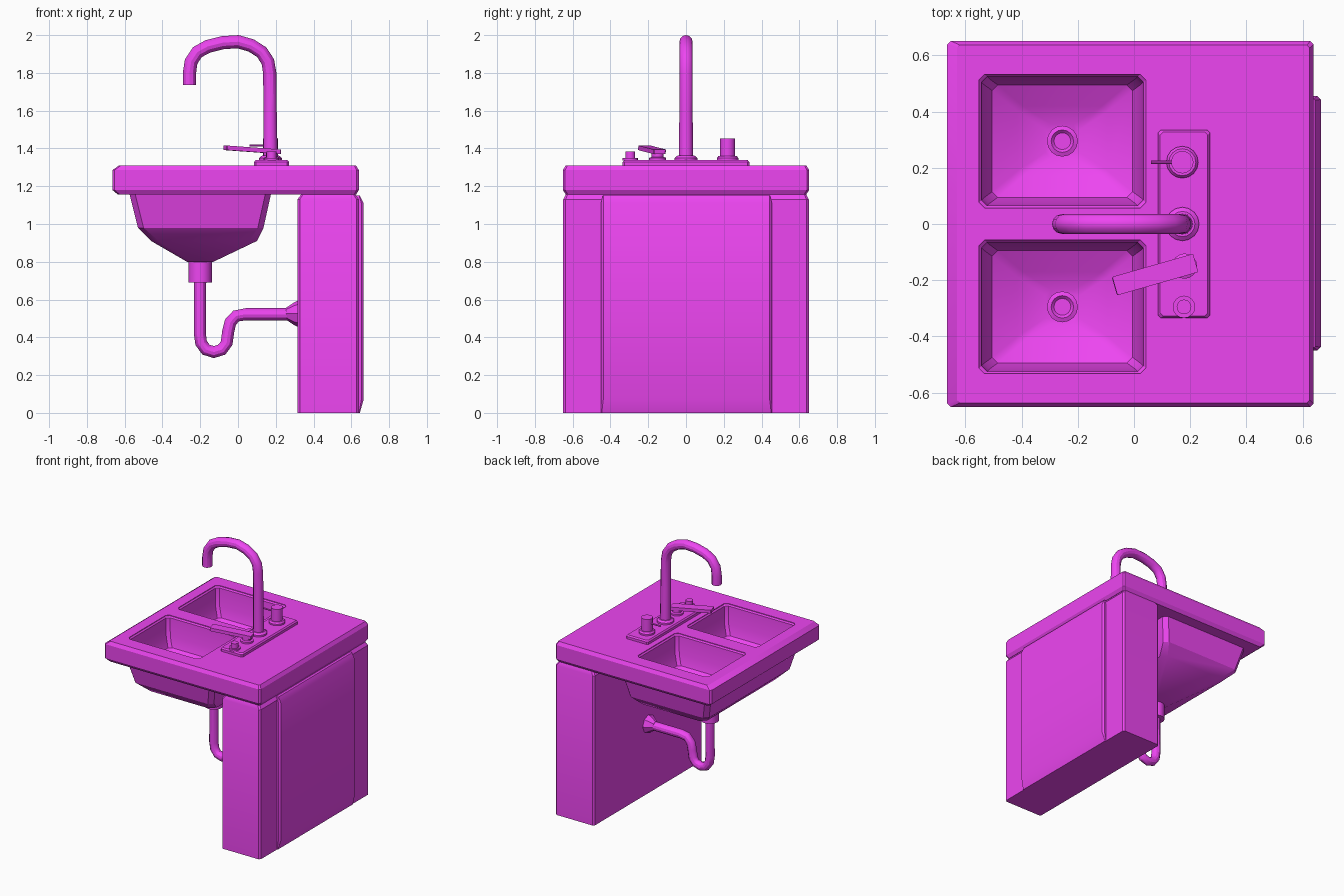
import bpy, bmesh, math
from mathutils import Vector

mat = bpy.data.materials.new("magenta")
mat.diffuse_color = (0.85, 0.06, 0.88, 1)


def finish(name, bm, smooth=True):
    bmesh.ops.recalc_face_normals(bm, faces=bm.faces)
    me = bpy.data.meshes.new(name)
    bm.to_mesh(me)
    bm.free()
    ob = bpy.data.objects.new(name, me)
    bpy.context.collection.objects.link(ob)
    me.materials.append(mat)
    if smooth:
        activate(ob)
        bpy.ops.object.shade_smooth_by_angle(angle=math.radians(30))
    return ob


def activate(ob):
    bpy.ops.object.select_all(action='DESELECT')
    ob.select_set(True)
    bpy.context.view_layer.objects.active = ob


def skin(name, rings, smooth=True):
    bm = bmesh.new()
    vr = [[bm.verts.new(p) for p in r] for r in rings]
    n = len(vr[0])
    for a, b in zip(vr, vr[1:]):
        for i in range(n):
            bm.faces.new((a[i], a[(i + 1) % n], b[(i + 1) % n], b[i]))
    bm.faces.new(vr[0])
    bm.faces.new(vr[-1])
    return finish(name, bm, smooth)


def loft(name, sections):
    # stacked rectangles with cut corners: x0, x1, y0, y1, z, corner
    rings = []
    for x0, x1, y0, y1, z, c in sections:
        rings.append([(x0 + c, y0, z), (x1 - c, y0, z), (x1, y0 + c, z), (x1, y1 - c, z),
                      (x1 - c, y1, z), (x0 + c, y1, z), (x0, y1 - c, z), (x0, y0 + c, z)])
    return skin(name, rings)


def turned(name, centre, profile, axis='Z', sides=16):
    # profile of (radius, height) spun about an axis
    cx, cy, cz = centre
    rings = []
    for r, h in profile:
        ring = []
        for i in range(sides):
            a = 2 * math.pi * i / sides
            u, v = r * math.cos(a), r * math.sin(a)
            ring.append((cx + u, cy + v, cz + h) if axis == 'Z' else (cx + h, cy + u, cz + v))
        rings.append(ring)
    return skin(name, rings)


def tube(name, path, radii, sides=12):
    # round pipe along an (x, z) path at y = 0
    pts = [Vector((x, 0, z)) for x, z in path]
    rings = []
    for i, p in enumerate(pts):
        t = (pts[min(i + 1, len(pts) - 1)] - pts[max(i - 1, 0)]).normalized()
        side = Vector((0, 1, 0))
        up = t.cross(side)
        rings.append([p + radii[i] * (math.cos(a) * side + math.sin(a) * up)
                      for a in (2 * math.pi * k / sides for k in range(sides))])
    return skin(name, rings)


def boolean(ob, other, op):
    m = ob.modifiers.new(op, 'BOOLEAN')
    m.operation, m.object, m.solver = op, other, 'EXACT'
    activate(ob)
    bpy.ops.object.modifier_apply(modifier=m.name)
    bpy.data.objects.remove(other)


# countertop joined with the tapered bowl underneath
counter = loft("countertop_and_bowl", [
    (-0.635, 0.625, -0.635, 0.635, 1.155, 0.01), (-0.665, 0.64, -0.652, 0.652, 1.18, 0.012),
    (-0.665, 0.64, -0.652, 0.652, 1.285, 0.012), (-0.63, 0.625, -0.637, 0.637, 1.31, 0.01)])
bowl = loft("bowl_underside", [
    (-0.27, -0.13, -0.08, 0.08, 0.80, 0.02), (-0.46, 0.10, -0.44, 0.44, 0.91, 0.04),
    (-0.53, 0.135, -0.51, 0.51, 0.98, 0.03), (-0.575, 0.175, -0.55, 0.55, 1.16, 0.03),
    (-0.575, 0.175, -0.55, 0.55, 1.20, 0.03)])
boolean(counter, bowl, 'UNION')

# two recessed basins with sloping floors, each with a drain
for side, label in ((-1, "front"), (1, "back")):
    cx, cy = -0.255, side * 0.295
    basin = [(0.06, 0.06, 0.995, 0.02), (0.16, 0.125, 1.03, 0.02), (0.25, 0.20, 1.09, 0.02),
             (0.28, 0.222, 1.16, 0.02), (0.288, 0.23, 1.295, 0.02),
             (0.297, 0.238, 1.305, 0.02), (0.297, 0.238, 1.40, 0.02)]
    cutter = loft("basin_cutter", [(cx - hx, cx + hx, cy - hy, cy + hy, z, c)
                                   for hx, hy, z, c in basin])
    boolean(counter, cutter, 'DIFFERENCE')
    turned(label + "_drain", (cx, cy, 0.99), [(0.055, 0), (0.055, 0.016), (0.04, 0.022), (0.03, 0.012)])
activate(counter)
bpy.ops.object.shade_smooth_by_angle(angle=math.radians(30))

# cabinet and raised back panel
loft("cabinet", [(0.315, 0.64, -0.65, 0.65, 0, 0.012), (0.315, 0.64, -0.65, 0.65, 1.13, 0.012),
                 (0.335, 0.62, -0.635, 0.635, 1.158, 0.01)])
loft("back_panel", [(0.60, 0.645, -0.45, 0.455, 0.0, 0.004), (0.60, 0.665, -0.45, 0.455, 0.07, 0.012),
                    (0.60, 0.665, -0.45, 0.455, 1.11, 0.012), (0.60, 0.645, -0.44, 0.445, 1.15, 0.004)])

# faucet deck plate, spout base and gooseneck
loft("faucet_plate", [(0.085, 0.27, -0.335, 0.335, 1.305, 0.01), (0.085, 0.27, -0.335, 0.335, 1.328, 0.01),
                      (0.093, 0.262, -0.327, 0.327, 1.338, 0.01)])
turned("spout_base", (0.172, 0, 1.335), [(0.06, 0), (0.06, 0.015), (0.045, 0.027)])
spout = [(0.172, 1.34), (0.17, 1.60), (0.168, 1.80), (0.158, 1.86), (0.125, 1.91), (0.07, 1.945), (0, 1.965),
         (-0.08, 1.96), (-0.16, 1.94), (-0.215, 1.91), (-0.248, 1.86), (-0.257, 1.80), (-0.257, 1.735)]
tube("spout", spout, [0.038, 0.035] + [0.035] * 11)

# round knob with a thin pin
turned("knob_base", (0.172, 0.22, 1.335), [(0.057, 0), (0.057, 0.014), (0.048, 0.026)])
turned("knob", (0.172, 0.22, 1.36), [(0.04, 0), (0.04, 0.093)])
turned("knob_pin", (0.06, 0.22, 1.415), [(0.006, 0), (0.006, 0.09)], axis='X', sides=8)

# flat lever on a short stem
turned("lever_stem", (0.18, -0.15, 1.335), [(0.045, 0), (0.045, 0.015), (0.032, 0.02), (0.032, 0.05)])
lever = loft("lever", [(-0.15, 0.15, -0.034, 0.034, -0.012, 0.004), (-0.15, 0.15, -0.034, 0.034, 0.012, 0.004)])
lever.location = (0.075, -0.18, 1.393)
lever.rotation_euler = (0, math.radians(4), math.radians(16))

# small side button
turned("button_base", (0.178, -0.295, 1.335), [(0.04, 0), (0.04, 0.014)])
turned("button", (0.178, -0.295, 1.345), [(0.026, 0), (0.026, 0.04)])

# drain collar, trap pipe and wall flange
turned("drain_collar", (-0.2, 0, 0.69), [(0.062, 0), (0.062, 0.125)])
trap = [(-0.2, 0.70), (-0.202, 0.42), (-0.195, 0.37), (-0.17, 0.335), (-0.128, 0.322), (-0.085, 0.335),
        (-0.06, 0.37), (-0.052, 0.43), (-0.04, 0.48), (-0.01, 0.513), (0.04, 0.522), (0.28, 0.522)]
tube("trap_pipe", trap, [0.032] * len(trap))
turned("wall_flange", (0.255, 0, 0.525), [(0.032, 0), (0.062, 0.045), (0.07, 0.065)], axis='X', sides=8)
